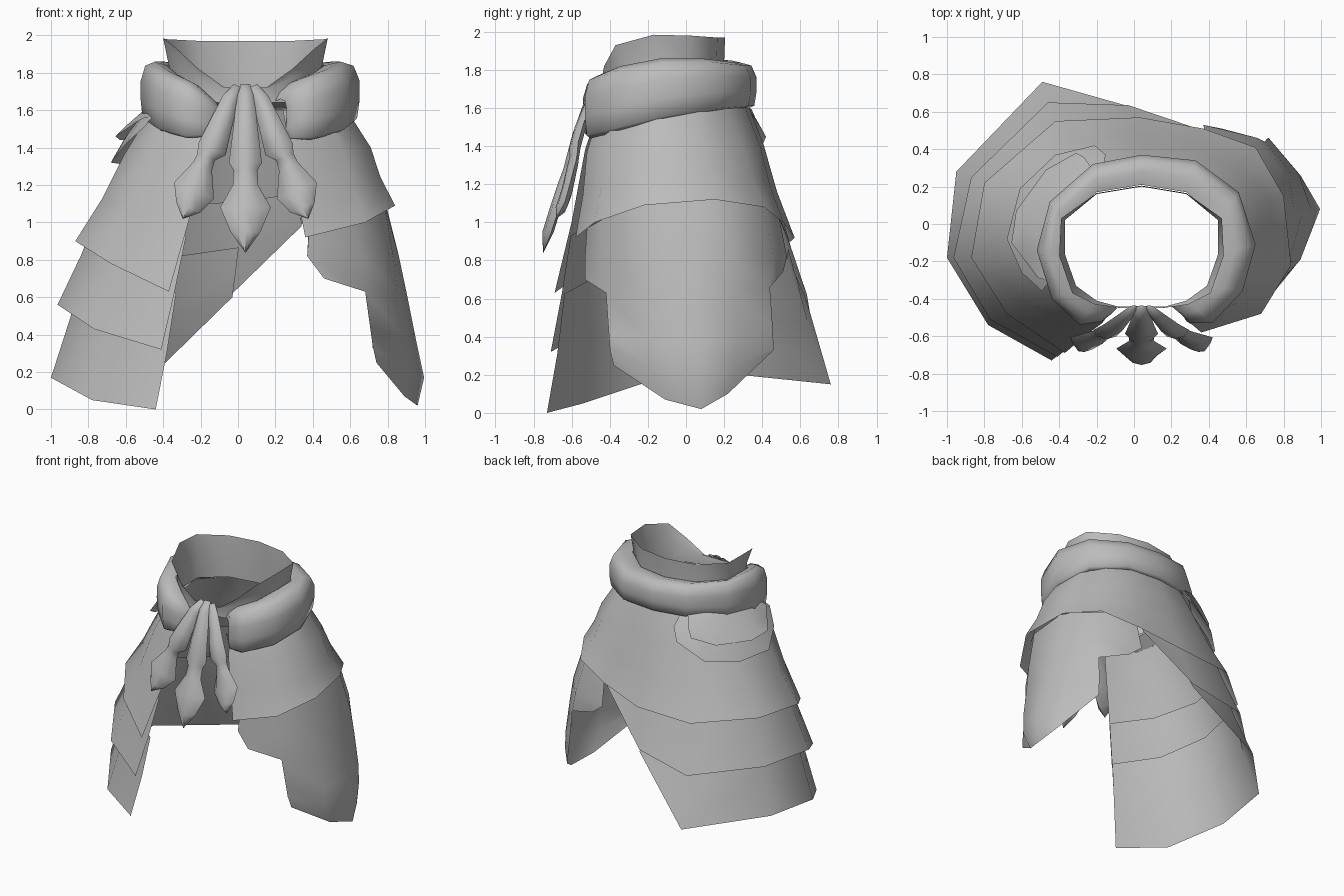
import bpy, bmesh, math
from mathutils import Vector

if "Cube" in bpy.data.objects:
    bpy.data.objects.remove(bpy.data.objects["Cube"], do_unlink=True)

grey = bpy.data.materials.new("cloth_grey")
grey.use_nodes = True
grey.diffuse_color = (0.5, 0.5, 0.5, 1)
grey.node_tree.nodes["Principled BSDF"].inputs["Base Color"].default_value = (0.5, 0.5, 0.5, 1)

AXIS = Vector((0.04, -0.1, 0))


def loft(name, rows, across=False, angle=60, capped=False):
    """Skin a grid of points; across closes each row, capped fills both ends."""
    bm = bmesh.new()
    grid = [[bm.verts.new(p) for p in row] for row in rows]
    m = len(grid[0])
    for a, b in zip(grid, grid[1:]):
        for j in range(m if across else m - 1):
            k = (j + 1) % m
            bm.faces.new((a[j], a[k], b[k], b[j]))
    if capped:
        bm.faces.new(grid[0])
        bm.faces.new(grid[-1])
    bmesh.ops.remove_doubles(bm, verts=bm.verts, dist=0.0005)
    bmesh.ops.recalc_face_normals(bm, faces=bm.faces)
    # Turn open sheets outward from the vertical axis
    if not capped:
        out = 0
        for f in bm.faces:
            d = f.calc_center_median() - AXIS
            d.z = 0
            out += f.normal.dot(d) * f.calc_area()
        if out < 0:
            bmesh.ops.reverse_faces(bm, faces=bm.faces)
    me = bpy.data.meshes.new(name)
    bm.to_mesh(me)
    bm.free()
    me.materials.append(grey)
    ob = bpy.data.objects.new(name, me)
    bpy.context.collection.objects.link(ob)
    bpy.ops.object.select_all(action='DESELECT')
    ob.select_set(True)
    bpy.context.view_layer.objects.active = ob
    bpy.ops.object.shade_smooth_by_angle(angle=math.radians(angle))


def blend(row_a, row_b, t, scale=1.0):
    """Row between two rows, scaled about the vertical axis."""
    out = []
    for a, b in zip(row_a, row_b):
        p = Vector(a).lerp(Vector(b), t)
        q = AXIS + (p - AXIS) * scale
        out.append(Vector((q.x, q.y, p.z)))
    return out


# Collar: flared band, low at the front (half given, then mirrored about x = 0.04)
half = [((-0.09, -0.44), (-0.07, -0.45, 1.72)), ((-0.20, -0.41), (-0.21, -0.43, 1.82)),
        ((-0.31, -0.33), (-0.33, -0.37, 1.93)), ((-0.37, -0.16), (-0.40, -0.17, 1.985)),
        ((-0.37, 0.02), (-0.39, 0.03, 1.98)), ((-0.20, 0.16), (-0.20, 0.165, 1.97)),
        ((0.04, 0.20), (0.04, 0.205, 1.97))]
ring = half + [((0.08 - b[0], b[1]), (0.08 - t[0], t[1], t[2])) for b, t in half[-2::-1]]
low = [Vector((b[0], b[1], 1.64)) for b, t in ring]
high = [Vector(t) for b, t in ring]
middle = [Vector((b[0], b[1], min(1.84, (1.66 + t[2]) / 2 + 0.03))) for b, t in ring]
loft("collar", [low, middle, high], across=True)

# Padded roll round the neck: outer x, y, inner x, y, top, bottom
stations = [(-0.12, -0.48, -0.09, -0.45, 1.60, 1.50), (-0.17, -0.52, -0.12, -0.44, 1.66, 1.46),
            (-0.29, -0.54, -0.21, -0.41, 1.75, 1.45),
            (-0.44, -0.40, -0.32, -0.33, 1.81, 1.49), (-0.52, -0.14, -0.38, -0.16, 1.86, 1.54),
            (-0.45, 0.12, -0.38, 0.02, 1.86, 1.58), (-0.22, 0.32, -0.20, 0.17, 1.85, 1.60),
            (0.04, 0.37, 0.04, 0.21, 1.84, 1.60), (0.33, 0.34, 0.28, 0.17, 1.84, 1.60),
            (0.56, 0.17, 0.46, 0.02, 1.86, 1.585), (0.65, -0.11, 0.46, -0.16, 1.86, 1.54),
            (0.58, -0.36, 0.40, -0.33, 1.82, 1.48), (0.42, -0.53, 0.28, -0.41, 1.77, 1.44),
            (0.30, -0.53, 0.22, -0.43, 1.71, 1.45), (0.26, -0.49, 0.20, -0.44, 1.66, 1.50)]
section = [(0.0, 0.93), (0.45, 1.0), (0.83, 0.93), (1.0, 0.68), (1.0, 0.35), (0.93, 0.05), (0.75, 0.0), (0.0, 0.2)]
rows = [[Vector((ix + (ox - ix) * u, iy + (oy - iy) * u, zb + (zt - zb) * v)) for u, v in section]
        for ox, oy, ix, iy, zt, zb in stations]
loft("neck_roll", rows)

# Mantle: wraps from the front right round the back to the front left
top = [(-0.12, -0.46, 1.6), (-0.34, -0.39, 1.6), (-0.45, -0.13, 1.62), (-0.37, 0.13, 1.65),
       (-0.17, 0.28, 1.66), (0.04, 0.31, 1.66), (0.27, 0.29, 1.66), (0.43, 0.19, 1.66),
       (0.53, 0.06, 1.65), (0.57, -0.14, 1.62), (0.47, -0.37, 1.6), (0.24, -0.45, 1.6)]
mid = [(-0.17, -0.53, 1.38), (-0.45, -0.43, 1.36), (-0.61, -0.15, 1.36), (-0.54, 0.20, 1.38),
       (-0.25, 0.38, 1.38), (0.04, 0.41, 1.40), (0.31, 0.39, 1.40), (0.53, 0.30, 1.40),
       (0.68, 0.10, 1.40), (0.71, -0.17, 1.40), (0.56, -0.42, 1.38), (0.28, -0.52, 1.37)]
hem = [(-0.37, -0.69, 0.63), (-0.68, -0.48, 0.78), (-0.87, -0.18, 0.90), (-0.80, 0.22, 0.92),
       (-0.42, 0.55, 0.90), (0.03, 0.57, 0.92), (0.37, 0.51, 1.00), (0.65, 0.41, 1.08),
       (0.80, 0.15, 1.12), (0.84, -0.22, 1.09), (0.68, -0.48, 1.00), (0.36, -0.58, 0.92)]
loft("mantle", [top, mid, blend(mid, hem, 0.5, 0.98), hem])

# Two lower tiers hanging under the mantle on the right and back
hem2 = [(-0.41, -0.71, 0.32), (-0.77, -0.51, 0.43), (-0.965, -0.18, 0.56), (-0.87, 0.25, 0.56),
        (-0.46, 0.65, 0.53), (-0.03, 0.635, 0.62), (0.34, 0.51, 0.98)]
top2 = blend(mid[:7], hem[:7], 0.6, 0.96)
loft("middle_tier", [top2, blend(top2, hem2, 0.5, 0.99), hem2])

hem3 = [(-0.44, -0.73, 0.0), (-0.78, -0.54, 0.05), (-1.0, -0.18, 0.17), (-0.95, 0.28, 0.20),
        (-0.49, 0.76, 0.15), (-0.03, 0.63, 0.60)]
top3 = blend(top2[:6], hem2[:6], 0.5, 0.965)
loft("bottom_tier", [top3, blend(top3, hem3, 0.5, 0.985), hem3])

# Two small overlapping flaps below the roll at the right rear
flap_top = [(-0.16, 0.29, 1.62), (-0.22, 0.29, 1.64), (-0.33, 0.22, 1.64), (-0.43, 0.12, 1.63),
            (-0.48, -0.10, 1.62), (-0.47, -0.20, 1.60), (-0.44, -0.30, 1.57)]
flap_hem = [(-0.15, 0.37, 1.54), (-0.21, 0.42, 1.45), (-0.42, 0.37, 1.33), (-0.61, 0.19, 1.31),
            (-0.68, -0.08, 1.32), (-0.60, -0.26, 1.42), (-0.49, -0.36, 1.52)]
loft("rear_flap_lower", [flap_top, blend(flap_top, flap_hem, 0.55, 1.02), flap_hem])
upper_hem = [(-0.27, 0.36, 1.56), (-0.31, 0.38, 1.49), (-0.47, 0.29, 1.44), (-0.63, 0.07, 1.44),
             (-0.655, -0.10, 1.46), (-0.52, -0.28, 1.55)]
loft("rear_flap_upper", [flap_top[1:], blend(flap_top[1:], upper_hem, 0.6, 1.03), upper_hem])

# Long curved arm guard on the left, wrapping both ways and tapering to a rounded point
guard = [
    [(0.38, -0.52, 0.97), (0.62, -0.45, 1.01), (0.78, -0.20, 1.11), (0.78, 0.10, 1.14), (0.74, 0.22, 1.12), (0.61, 0.40, 1.09), (0.38, 0.49, 1.02)],
    [(0.37, -0.53, 0.82), (0.66, -0.44, 0.82), (0.83, -0.20, 0.82), (0.86, 0.06, 0.82), (0.83, 0.24, 0.82), (0.66, 0.46, 0.82), (0.37, 0.53, 0.82)],
    [(0.46, -0.53, 0.70), (0.68, -0.42, 0.63), (0.85, -0.20, 0.63), (0.90, 0.06, 0.63), (0.85, 0.26, 0.63), (0.70, 0.44, 0.66), (0.47, 0.51, 0.74)],
    [(0.68, -0.42, 0.63), (0.71, -0.40, 0.42), (0.89, -0.19, 0.38), (0.95, 0.07, 0.38), (0.88, 0.27, 0.38), (0.71, 0.455, 0.45), (0.70, 0.44, 0.66)],
    [(0.68, -0.42, 0.63), (0.72, -0.40, 0.34), (0.89, -0.19, 0.23), (0.995, 0.08, 0.17), (0.89, 0.26, 0.24), (0.72, 0.46, 0.34), (0.70, 0.44, 0.66)],
    [(0.68, -0.42, 0.63), (0.74, -0.38, 0.25), (0.89, -0.11, 0.07), (0.96, 0.08, 0.02), (0.90, 0.22, 0.10), (0.72, 0.46, 0.33), (0.70, 0.44, 0.66)],
]
loft("arm_guard", guard)


# Hanging tassels: strap, knot and pointed leaf: x, y, z, half width
def tassel(name, path, flip=False):
    pts = [(0.08 - x if flip else x, y, z, w) for x, y, z, w in path]
    d = Vector(pts[-1][:3]) - Vector(pts[0][:3])
    side = Vector((-d.z, 0, d.x)).normalized()
    outline = [(-1.0, 0.8), (-0.6, -0.4), (0.0, -0.8), (0.6, -0.4), (1.0, 0.8), (0.0, 1.2)]
    rows = []
    for x, y, z, w in pts:
        w = max(w, 0.002)
        t = min(0.03, w * 0.5)
        rows.append([Vector((x, y + v * t, z)) + side * u * w for u, v in outline])
    loft(name, rows, across=True, capped=True, angle=75)


tassel("tassel_centre", [(0.04, -0.45, 1.74, 0.025), (0.04, -0.50, 1.68, 0.045), (0.04, -0.57, 1.47, 0.070),
                         (0.04, -0.61, 1.32, 0.088), (0.04, -0.62, 1.28, 0.065), (0.04, -0.65, 1.20, 0.068),
                         (0.04, -0.69, 1.08, 0.135), (0.04, -0.73, 0.95, 0.080), (0.04, -0.75, 0.84, 0.0)])
side_path = [(0.00, -0.45, 1.73, 0.025), (-0.04, -0.50, 1.66, 0.045), (-0.10, -0.56, 1.50, 0.065),
             (-0.14, -0.59, 1.39, 0.080), (-0.17, -0.59, 1.35, 0.050), (-0.19, -0.60, 1.30, 0.055),
             (-0.235, -0.63, 1.17, 0.115), (-0.265, -0.66, 1.08, 0.070), (-0.295, -0.68, 1.02, 0.0)]
tassel("tassel_right", side_path)
tassel("tassel_left", side_path, flip=True)
